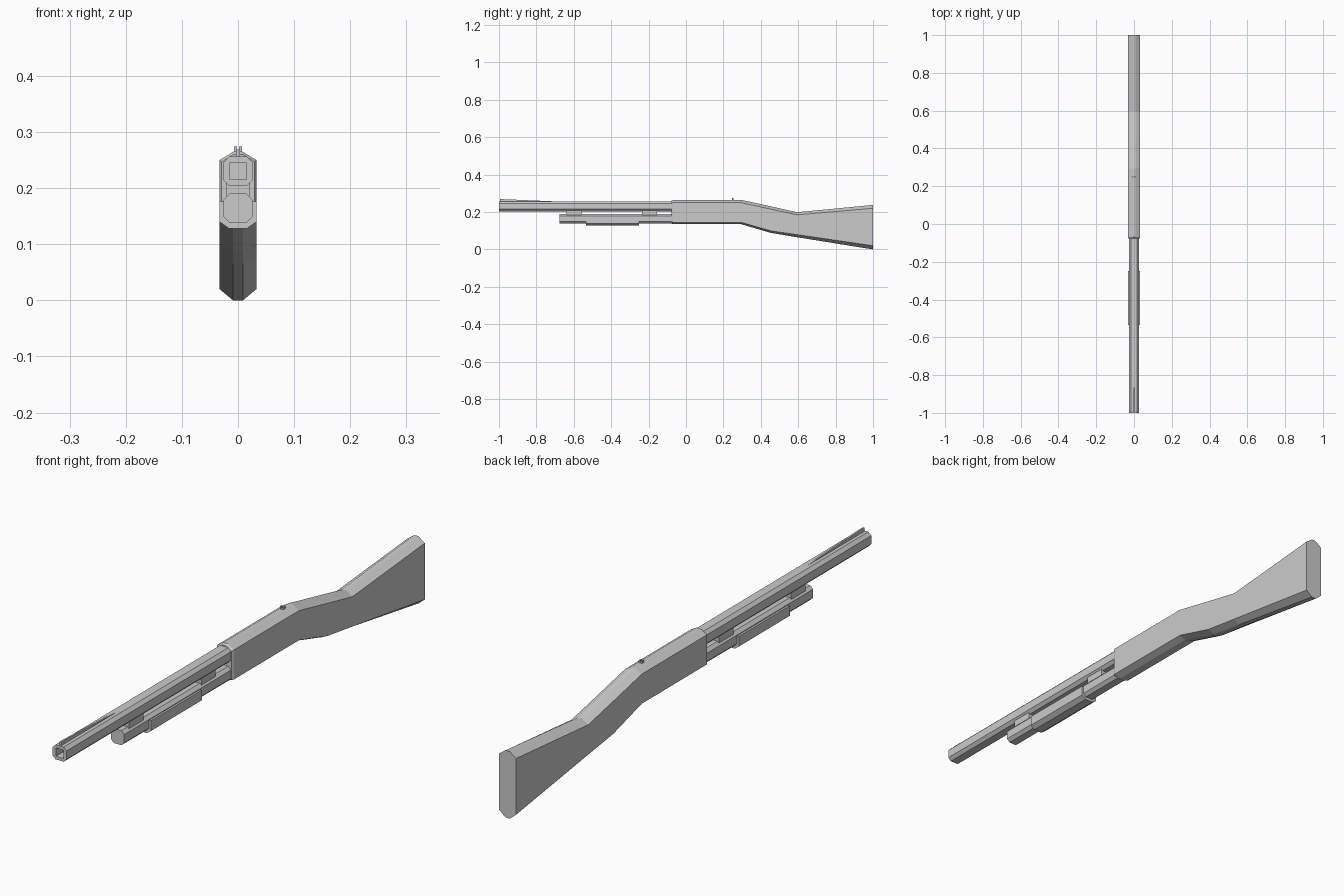
import bpy

if "Cube" in bpy.data.objects:
    bpy.data.objects.remove(bpy.data.objects["Cube"])


def loft(name, rings):
    """Skin a list of equal-length (x, y, z) rings and cap both ends."""
    n = len(rings[0])
    verts = [p for r in rings for p in r]
    faces = [list(range(n))[::-1], [(len(rings) - 1) * n + i for i in range(n)]]
    for k in range(len(rings) - 1):
        for i in range(n):
            j = (i + 1) % n
            faces.append([k * n + i, k * n + j, (k + 1) * n + j, (k + 1) * n + i])
    mesh = bpy.data.meshes.new(name)
    mesh.from_pydata(verts, [], faces)
    ob = bpy.data.objects.new(name, mesh)
    bpy.context.collection.objects.link(ob)
    # consistent outward normals
    import bmesh
    bm = bmesh.new()
    bm.from_mesh(mesh)
    bmesh.ops.recalc_face_normals(bm, faces=bm.faces)
    bm.to_mesh(mesh)
    bm.free()
    return ob


def octagon(y, zc, w, h, c):
    """Chamfered rectangle of half sizes w, h with corner cut c."""
    pts = [(w, -h + c), (w, h - c), (w - c, h), (-w + c, h),
           (-w, h - c), (-w, -h + c), (-w + c, -h), (w - c, -h)]
    return [(x, y, zc + z) for x, z in pts]


def prism(name, profile, y0, y1):
    """Extrude an (x, z) profile along y."""
    return loft(name, [[(x, y, z) for x, z in profile] for y in (y0, y1)])


def box(name, x0, x1, y0, y1, z0, z1):
    return prism(name, [(x0, z0), (x1, z0), (x1, z1), (x0, z1)], y0, y1)


# Receiver and stock: y, half width, top, upper shoulder, lower shoulder, bottom
stations = [
    (-0.077, 0.029, 0.260, 0.247, 0.148, 0.139),
    (-0.070, 0.033, 0.265, 0.250, 0.145, 0.135),
    (0.295, 0.033, 0.265, 0.250, 0.145, 0.135),
    (0.455, 0.033, 0.230, 0.215, 0.099, 0.088),
    (0.595, 0.033, 0.199, 0.185, 0.079, 0.065),
    (1.000, 0.033, 0.238, 0.220, 0.020, 0.000),
]
rings = []
for y, w, top, su, sl, bot in stations:
    half = [(0.009, bot), (w, sl), (w, su), (0.008, top)]
    rings.append([(x, y, z) for x, z in half] + [(-x, y, z) for x, z in reversed(half)])
loft("receiver_and_stock", rings)

# Barrel with a square bore
loft("barrel", [
    octagon(-0.06, 0.230, 0.027, 0.026, 0.011),
    octagon(-1.0, 0.230, 0.027, 0.026, 0.011),
    octagon(-1.0, 0.230, 0.015, 0.015, 0.001),
    octagon(-0.9, 0.230, 0.015, 0.015, 0.001),
])

# Magazine tube
loft("magazine_tube", [octagon(y, 0.164, 0.026, 0.026, 0.011) for y in (-0.675, -0.06)])

# Spacers between barrel and tube
for name, y0 in (("front_spacer", -0.64), ("rear_spacer", -0.235)):
    box(name, -0.021, 0.021, y0, y0 + 0.08, 0.185, 0.209)

# Pump grip: channel wrapped under the tube
outer = [(0.033, 0.176), (0.033, 0.140), (0.016, 0.128)]
inner = [(0.0255, 0.176), (0.0255, 0.149), (0.0145, 0.1385)]
profile = (outer + [(-x, z) for x, z in reversed(outer)]
           + [(-x, z) for x, z in inner] + list(reversed(inner)))
prism("pump_grip", profile, -0.535, -0.25)

# Front sight ramp
loft("front_sight", [
    [(-0.004, y, 0.252), (0.004, y, 0.252), (0.003, y, z), (-0.003, y, z)]
    for y, z in ((-0.995, 0.269), (-0.96, 0.268), (-0.68, 0.256))])

# Rear sight: two prongs
box("rear_sight_base", -0.007, 0.007, 0.245, 0.255, 0.262, 0.268)
for side, s in (("left", -1), ("right", 1)):
    x0, x1 = sorted((s * 0.002, s * 0.007))
    box("rear_sight_" + side, x0, x1, 0.245, 0.255, 0.266, 0.274)
